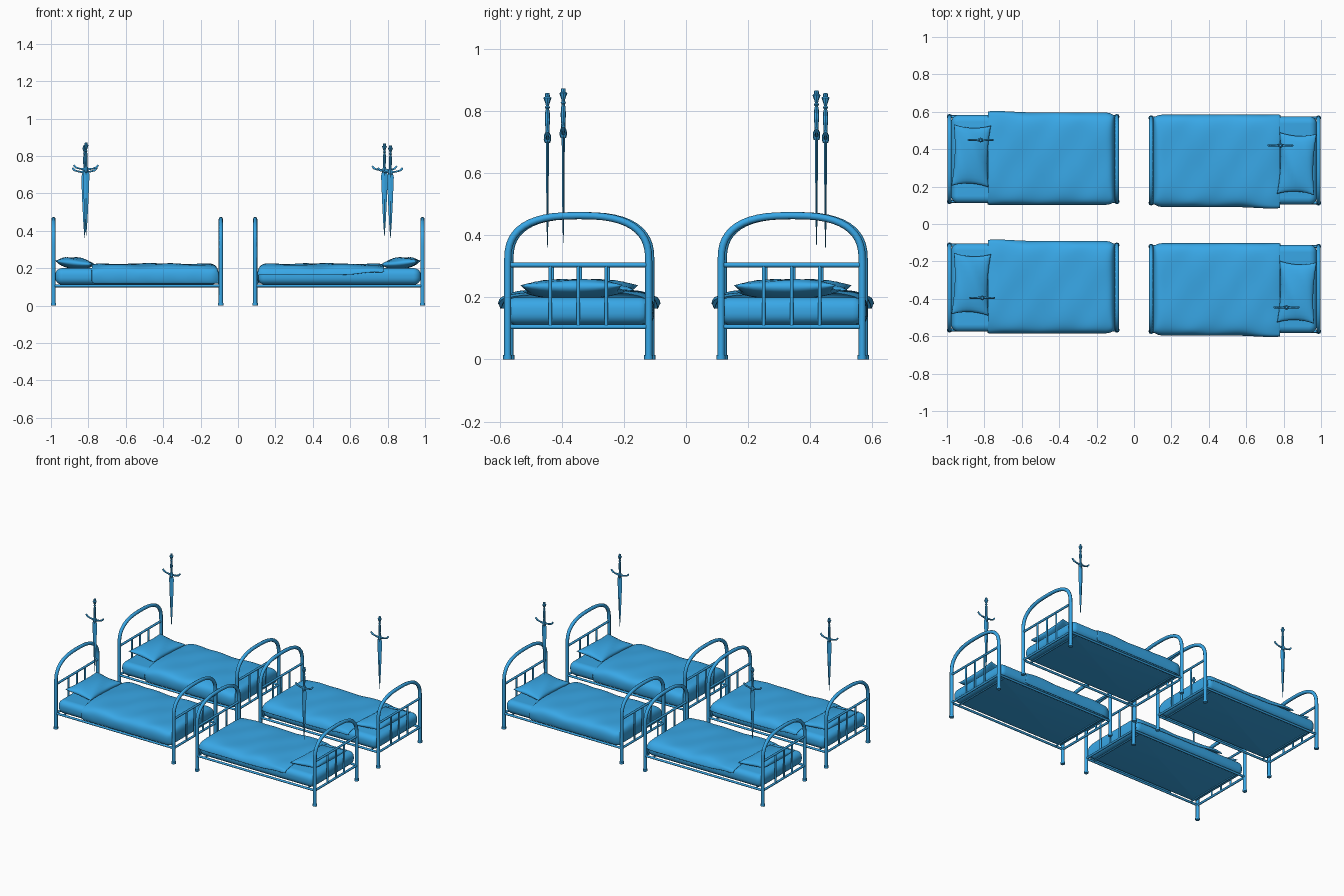
import bpy, bmesh, math, random
from mathutils import Vector, Matrix

if "Cube" in bpy.data.objects:
    bpy.data.objects.remove(bpy.data.objects["Cube"])

random.seed(3)
C = bpy.context
bed_parts, sword_parts = [], []
blue = bpy.data.materials.new('blue')
blue.diffuse_color = (0.04, 0.39, 0.80, 1)
blue.use_nodes = True
blue.node_tree.nodes["Principled BSDF"].inputs["Base Color"].default_value = blue.diffuse_color


def add_object(name, me, group, smooth=True):
    ob = bpy.data.objects.new(name, me)
    C.collection.objects.link(ob)
    me.materials.clear()
    me.materials.append(blue)
    for p in me.polygons:
        p.use_smooth = smooth
        p.material_index = 0
    group.append(ob)
    return ob


def add_mesh(name, bm, group, smooth=True):
    bmesh.ops.recalc_face_normals(bm, faces=bm.faces)
    me = bpy.data.meshes.new(name)
    bm.to_mesh(me)
    bm.free()
    return add_object(name, me, group, smooth)


def tubes(name, paths, r, group, res=2, radii=None):
    """Round bars along several paths, turned into one mesh."""
    cu = bpy.data.curves.new(name, 'CURVE')
    cu.dimensions = '3D'
    cu.bevel_depth, cu.bevel_resolution, cu.use_fill_caps = r, res, True
    for path in paths:
        sp = cu.splines.new('POLY')
        sp.points.add(len(path) - 1)
        for i, p in enumerate(path):
            sp.points[i].co = (*p, 1)
            if radii:
                sp.points[i].radius = radii[i]
    tmp = bpy.data.objects.new(name, cu)
    C.collection.objects.link(tmp)
    C.view_layer.update()
    me = bpy.data.meshes.new_from_object(tmp.evaluated_get(C.evaluated_depsgraph_get()))
    bpy.data.objects.remove(tmp)
    return add_object(name, me, group)


def bm_grid(rows, bm=None):
    bm = bm or bmesh.new()
    vs = [[bm.verts.new(p) for p in row] for row in rows]
    for a, b in zip(vs, vs[1:]):
        for i in range(len(a) - 1):
            bm.faces.new((a[i], a[i + 1], b[i + 1], b[i]))
    return bm


# ---- bed, local centre at 0, head towards -x
EX, PY = 0.4475, 0.227
for end, sx in (('head', -EX), ('foot', EX)):
    # arched end frame with legs
    arch = []
    for i in range(25):
        t = math.pi * i / 24
        c, s = math.cos(t), math.sin(t)
        arch.append((sx, -PY * math.copysign(abs(c) ** 0.75, c), 0.315 + 0.148 * s ** 0.75))
    path = [(sx, -PY, 0)] + arch + [(sx, PY, 0)]
    tubes(end + '_arch_frame', [path], 0.0115, bed_parts)
    # cross rails and spindles
    tubes(end + '_cross_rails', [[(sx, -PY, z), (sx, PY, z)] for z in (0.105, 0.304)], 0.0075, bed_parts)
    tubes(end + '_spindles', [[(sx, y, 0.105), (sx, y, 0.304)] for y in (-0.09, 0, 0.09)], 0.0065, bed_parts, 1)
    # feet
    tubes(end + '_feet', [[(sx, y, 0), (sx, y, 0.014)] for y in (-PY, PY)], 0.0145, bed_parts)

# side rails and slim bearers under the mattress
tubes('side_rails', [[(-EX, y, 0.105), (EX, y, 0.105)] for y in (-PY, PY)], 0.0075, bed_parts)
tubes('mattress_bearers', [[(x, -PY, 0.107), (x, PY, 0.107)] for x in (-0.39, 0.39)], 0.005, bed_parts, 1)

# mattress: rounded plan, bulging sides
bm = bmesh.new()
bmesh.ops.create_cube(bm, size=1)
bmesh.ops.scale(bm, vec=(0.872, 0.472, 0.088), verts=bm.verts)
bmesh.ops.translate(bm, vec=(-0.002, 0, 0.156), verts=bm.verts)
up = [e for e in bm.edges if abs(e.verts[0].co.z - e.verts[1].co.z) > 0.01]
bmesh.ops.bevel(bm, geom=up, offset=0.04, segments=6, profile=0.5, affect='EDGES')
rim = [e for e in bm.edges if abs(e.verts[0].co.z - e.verts[1].co.z) < 0.001]
bmesh.ops.bevel(bm, geom=rim, offset=0.036, segments=5, profile=0.5, affect='EDGES')
add_mesh('mattress', bm, bed_parts)

# blanket: section swept along the bed, tucked over the foot end
sec = [(-0.234, .116), (-0.243, .135), (-0.245, .175), (-0.232, .205), (-0.19, .218), (-0.12, .222),
       (-0.04, .223), (0.04, .223), (0.12, .222), (0.19, .218), (0.228, .207), (0.244, .185), (0.25, .163)]
rows = []
N = 16
for i in range(N):
    x = -0.245 + 0.645 * i / (N - 1)
    bulge = math.exp(-((x + 0.19) / 0.09) ** 2)
    row = []
    for y, z in sec:
        if z > 0.2:
            z += 0.0035 * math.sin(17 * x + 11 * y) + 0.003 * math.sin(29 * x - 21 * y) + random.uniform(-.0015, .0015)
            if i == 0:
                z -= 0.008
        else:
            y += math.copysign(0.0025 * math.sin(24 * x + 40 * z), y)
        if y > 0.2:
            y += 0.008 * bulge
            if z < 0.19:
                z += 0.016 * bulge
        row.append((x, y, z))
    rows.append(row)
for x, zmax, k in ((0.422, 0.213, 0.97), (0.434, 0.19, 0.94), (0.436, 0.15, 0.93), (0.43, 0.12, 0.92)):
    rows.append([(x, y * k, min(z, zmax)) for y, z in sec])
blanket = add_mesh('blanket', bm_grid(rows), bed_parts)
m = blanket.modifiers.new('thickness', 'SOLIDIFY')
m.thickness, m.offset = 0.005, -1
m = blanket.modifiers.new('smooth', 'SUBSURF')
m.levels = m.render_levels = 2

# pillow: two puffed sheets with pinched sides and pointed corners
bm = bmesh.new()
n = 14
for side in (1, -1):
    rows = []
    for i in range(n + 1):
        u = math.sin((i / n - 0.5) * math.pi)
        row = []
        for j in range(n + 1):
            v = math.sin((j / n - 0.5) * math.pi)
            h = ((1 - u * u) * (1 - v * v)) ** 0.5
            wr = 0.004 * math.sin(5 * u + 4 * v) * h if side > 0 else 0
            row.append((0.1 * u * (1 - 0.12 * (1 - v * v)), 0.165 * v * (1 - 0.1 * (1 - u * u)),
                        side * 0.031 * h ** 0.85 + wr + 0.003 * u * u * v * v))
        rows.append(row)
    bm_grid(rows, bm)
bmesh.ops.remove_doubles(bm, verts=bm.verts, dist=0.0003)
bmesh.ops.transform(bm, verts=bm.verts, matrix=Matrix.Translation((-0.332, 0.018, 0.226)) @
                    Matrix.Rotation(0.1, 4, 'Y') @ Matrix.Rotation(-0.04, 4, 'Z'))
add_mesh('pillow', bm, bed_parts)

# ---- dagger, tip at local z = 0
# blade: tapering diamond section
bm = bmesh.new()
rings = []
for z, w, t in ((0.345, .013, .005), (0.325, .018, .005), (0.2, .013, .004), (0.08, .007, .003), (0, .0008, .0008)):
    rings.append([bm.verts.new(p) for p in ((w, 0, z), (0, t, z), (-w, 0, z), (0, -t, z))])
for a, b in zip(rings, rings[1:]):
    for i in range(4):
        bm.faces.new((a[i], a[(i + 1) % 4], b[(i + 1) % 4], b[i]))
bm.faces.new(rings[0])
bm.faces.new(rings[-1])
add_mesh('dagger_blade', bm, sword_parts, False)

# grip, collar and pommel: turned profile
prof = [(0, .335), (.009, .338), (.012, .348), (.011, .362), (.007, .37), (.0065, .385), (.0085, .41), (.0075, .435),
        (.005, .446), (.0085, .451), (.005, .457), (.006, .462), (.013, .482), (.008, .486), (.007, .497), (0, .495)]
bm = bmesh.new()
vs = [bm.verts.new((r, 0, z)) for r, z in prof]
es = [bm.edges.new(p) for p in zip(vs, vs[1:])]
bmesh.ops.spin(bm, geom=vs + es, cent=(0, 0, 0), axis=(0, 0, 1), angle=2 * math.pi, steps=8)
bmesh.ops.remove_doubles(bm, verts=bm.verts, dist=0.0001)
add_mesh('dagger_hilt', bm, sword_parts, False)

# guard: upswept arms
tubes('dagger_guard', [[(-.066, 0, .376), (-.054, 0, .363), (-.035, 0, .357), (0, 0, .352),
                        (.035, 0, .357), (.054, 0, .363), (.066, 0, .376)]], 0.008, sword_parts, 1,
      (.7, .75, .6, 1, .6, .75, .7))


def place(parts, matrices):
    """Copy a set of parts to every position; the originals take the last one."""
    for k, mat in enumerate(matrices):
        for ob in parts:
            o = ob
            if k < len(matrices) - 1:
                o = ob.copy()
                C.collection.objects.link(o)
            o.matrix_world = mat


T, half = Matrix.Translation, Matrix.Rotation(math.pi, 4, 'Z')
place(bed_parts, [T((-0.539, 0.347, 0)), T((-0.539, -0.340, 0)),
                  T((0.539, 0.340, 0)) @ half, T((0.539, -0.347, 0)) @ half])
place(sword_parts, [T((-0.82, 0.449, 0.36)), T((-0.812, -0.395, 0.375)),
                    T((0.783, 0.42, 0.369)) @ half, T((0.815, -0.446, 0.36)) @ half])
